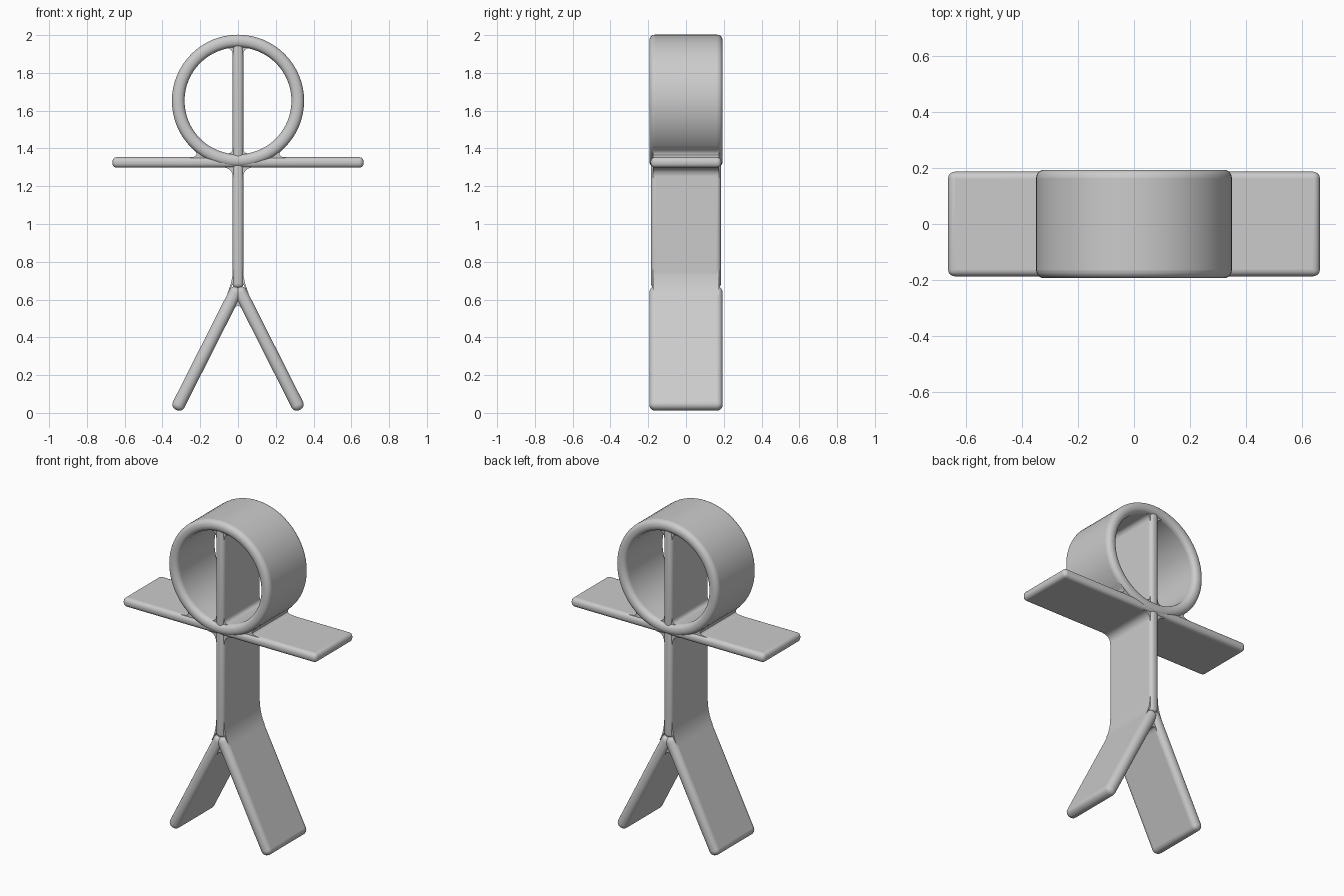
import bpy, bmesh, math
from mathutils import Vector, Matrix

default = bpy.data.objects.get("Cube")
if default:
    bpy.data.objects.remove(default)

grey = bpy.data.materials.new("plain grey")
grey.use_nodes = True
COLOR = (0.6, 0.6, 0.6, 1)
grey.diffuse_color = COLOR
grey.node_tree.nodes["Principled BSDF"].inputs["Base Color"].default_value = COLOR


def finish(name, bm, bevel):
    """Turn a bmesh into an object with soft rounded edges."""
    bmesh.ops.recalc_face_normals(bm, faces=bm.faces)
    mesh = bpy.data.meshes.new(name)
    bm.to_mesh(mesh)
    bm.free()
    mesh.materials.append(grey)
    obj = bpy.data.objects.new(name, mesh)
    bpy.context.collection.objects.link(obj)
    if bevel:
        mod = obj.modifiers.new("rounded edges", "BEVEL")
        mod.width, mod.segments = bevel, 5
        mod.limit_method, mod.angle_limit = "ANGLE", math.radians(40)
    bpy.ops.object.select_all(action="DESELECT")
    obj.select_set(True)
    bpy.context.view_layer.objects.active = obj
    bpy.ops.object.shade_smooth_by_angle(angle=math.radians(40))
    return obj


def plate(name, start, end, thickness, depth, bevel):
    """Flat slab running between two (x, z) points."""
    a, b = Vector((start[0], 0, start[1])), Vector((end[0], 0, end[1]))
    run = b - a
    turn = run.to_track_quat("Z", "Y").to_matrix().to_4x4()
    # keep the slab's wide side along y
    x_axis = Vector((0, 1, 0)).cross(run).normalized()
    turn = Matrix((x_axis, Vector((0, 1, 0)), run.normalized())).transposed().to_4x4()
    size = Matrix.Diagonal((thickness, depth, run.length, 1))
    bm = bmesh.new()
    bmesh.ops.create_cube(bm, size=1, matrix=Matrix.Translation((a + b) / 2) @ turn @ size)
    return finish(name, bm, bevel)


def fillet(name, corner, dir_a, dir_b, length, depth=0.35):
    """Concave web that softens the inner corner between two plates."""
    c = Vector(corner)
    a, b = Vector(dir_a).normalized(), Vector(dir_b).normalized()
    outline = [c - (a + b) * 0.012]
    for i in range(9):
        t = i / 8
        outline.append(c + a * length * (1 - t) ** 2 + b * length * t ** 2)
    bm = bmesh.new()
    face = bm.faces.new([bm.verts.new((p.x, -depth / 2, p.y)) for p in outline])
    out = bmesh.ops.extrude_face_region(bm, geom=[face])
    moved = [v for v in out["geom"] if isinstance(v, bmesh.types.BMVert)]
    bmesh.ops.translate(bm, verts=moved, vec=(0, depth, 0))
    return finish(name, bm, 0)


# Head ring: a rectangular section spun about the y axis
HEAD = Vector((0, 0, 1.652))
bm = bmesh.new()
section = [bm.verts.new(HEAD + Vector((r, y, 0)))
           for r, y in ((0.283, -0.194), (0.35, -0.194), (0.35, 0.194), (0.283, 0.194))]
edges = [bm.edges.new((section[i], section[(i + 1) % 4])) for i in range(4)]
bmesh.ops.spin(bm, geom=section + edges, cent=HEAD, axis=(0, 1, 0),
               angle=math.tau, steps=64, use_merge=True)
bmesh.ops.remove_doubles(bm, verts=bm.verts, dist=0.0001)
finish("head_ring", bm, 0.029)

# Upright plates and arms
plate("head_divider", (0, 1.33), (0, 1.97), 0.058, 0.37, 0.024)
plate("torso", (0, 0.66), (0, 1.33), 0.058, 0.37, 0.024)
plate("arms", (-0.665, 1.326), (0.665, 1.326), 0.056, 0.374, 0.024)

# Legs and the soft webs at every joint, mirrored left and right
for side, s in (("left", 1), ("right", -1)):
    leg = (0.453 * s, -0.892)
    plate(side + "_leg", (0, 0.665), (0.328 * s, 0.016), 0.068, 0.388, 0.031)
    fillet(side + "_underarm_web", (0.028 * s, 1.299), (s, 0), (0, -1), 0.055)
    fillet(side + "_neck_web", (0.177 * s, 1.352), (s, 0), (0.8 * s, 0.6), 0.095)
    fillet(side + "_divider_base_web", (0.028 * s, 1.37), (s, 0.1), (0, 1), 0.035)
    fillet(side + "_divider_top_web", (0.028 * s, 1.934), (s, -0.1), (0, -1), 0.04)
    fillet(side + "_hip_web", (0.028 * s, 0.69), (0, 1), leg, 0.07)
fillet("crotch_web", (0, 0.59), (0.453, -0.892), (-0.453, -0.892), 0.05)
